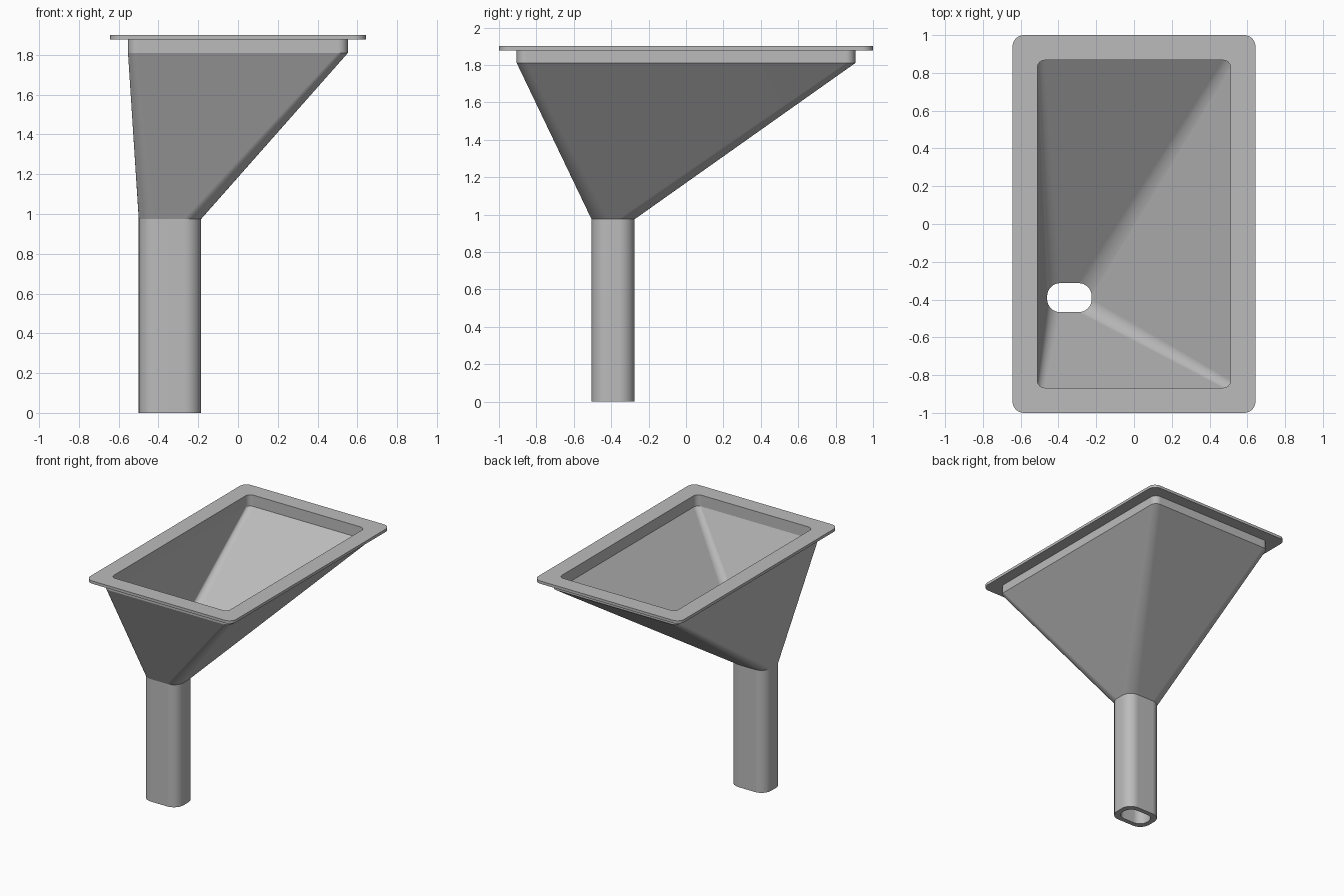
import bpy
import bmesh
from math import cos, sin, pi

if "Cube" in bpy.data.objects:
    bpy.data.objects.remove(bpy.data.objects["Cube"], do_unlink=True)

STEPS = 8  # segments per rounded corner


def rounded_rect(center, half, radius, z):
    """Points of a rounded rectangle, counter-clockwise."""
    points = []
    for i, (sx, sy) in enumerate([(1, 1), (-1, 1), (-1, -1), (1, -1)]):
        cx = center[0] + sx * (half[0] - radius)
        cy = center[1] + sy * (half[1] - radius)
        for k in range(STEPS + 1):
            a = (i + k / STEPS) * pi / 2
            points.append((cx + radius * cos(a), cy + radius * sin(a), z))
    return points


def closed_loft(name, sections, material):
    """Bridge each section to the next, and the last back to the first."""
    bm = bmesh.new()
    rings = [[bm.verts.new(p) for p in rounded_rect(*s)] for s in sections]
    count = len(rings[0])
    for lower, upper in zip(rings, rings[1:] + rings[:1]):
        for i in range(count):
            j = (i + 1) % count
            face = bm.faces.new((lower[i], lower[j], upper[j], upper[i]))
            face.smooth = True
    # Every section outline is a crisp edge
    for ring in rings:
        for a, b in zip(ring, ring[1:] + ring[:1]):
            bm.edges.get((a, b)).smooth = False
    bmesh.ops.recalc_face_normals(bm, faces=bm.faces)
    mesh = bpy.data.meshes.new(name)
    bm.to_mesh(mesh)
    bm.free()
    mesh.materials.append(material)
    obj = bpy.data.objects.new(name, mesh)
    bpy.context.collection.objects.link(obj)
    weighted = obj.modifiers.new("flat_sides", "WEIGHTED_NORMAL")
    weighted.keep_sharp = True
    return obj


# Plain grey
grey = bpy.data.materials.new("light_grey")
grey.use_nodes = True
color = (0.5, 0.5, 0.5, 1)
grey.diffuse_color = color
grey.node_tree.nodes["Principled BSDF"].inputs["Base Color"].default_value = color

# Heights
NECK, SHOULDER, RIM, TOP = 0.975, 1.81, 1.878, 1.9
MIDDLE, SPOUT = (0, 0), (-0.342, -0.39)

# Outside, bottom to top: spout, sloped hopper, collar, flange
outside = [
    (SPOUT, (0.157, 0.115), 0.085, 0),
    (SPOUT, (0.157, 0.115), 0.085, NECK),
    (MIDDLE, (0.553, 0.905), 0.05, SHOULDER),
    (MIDDLE, (0.553, 0.905), 0.05, RIM),
    (MIDDLE, (0.643, 1), 0.06, RIM),
    (MIDDLE, (0.643, 1), 0.06, TOP),
]
# Inside, top to bottom: mouth, sloped hopper, bore
inside = [
    (MIDDLE, (0.512, 0.867), 0.04, TOP),
    (MIDDLE, (0.512, 0.867), 0.04, SHOULDER),
    (SPOUT, (0.118, 0.077), 0.07, NECK),
    (SPOUT, (0.118, 0.077), 0.07, 0),
]
closed_loft("offset_funnel", outside + inside, grey)
